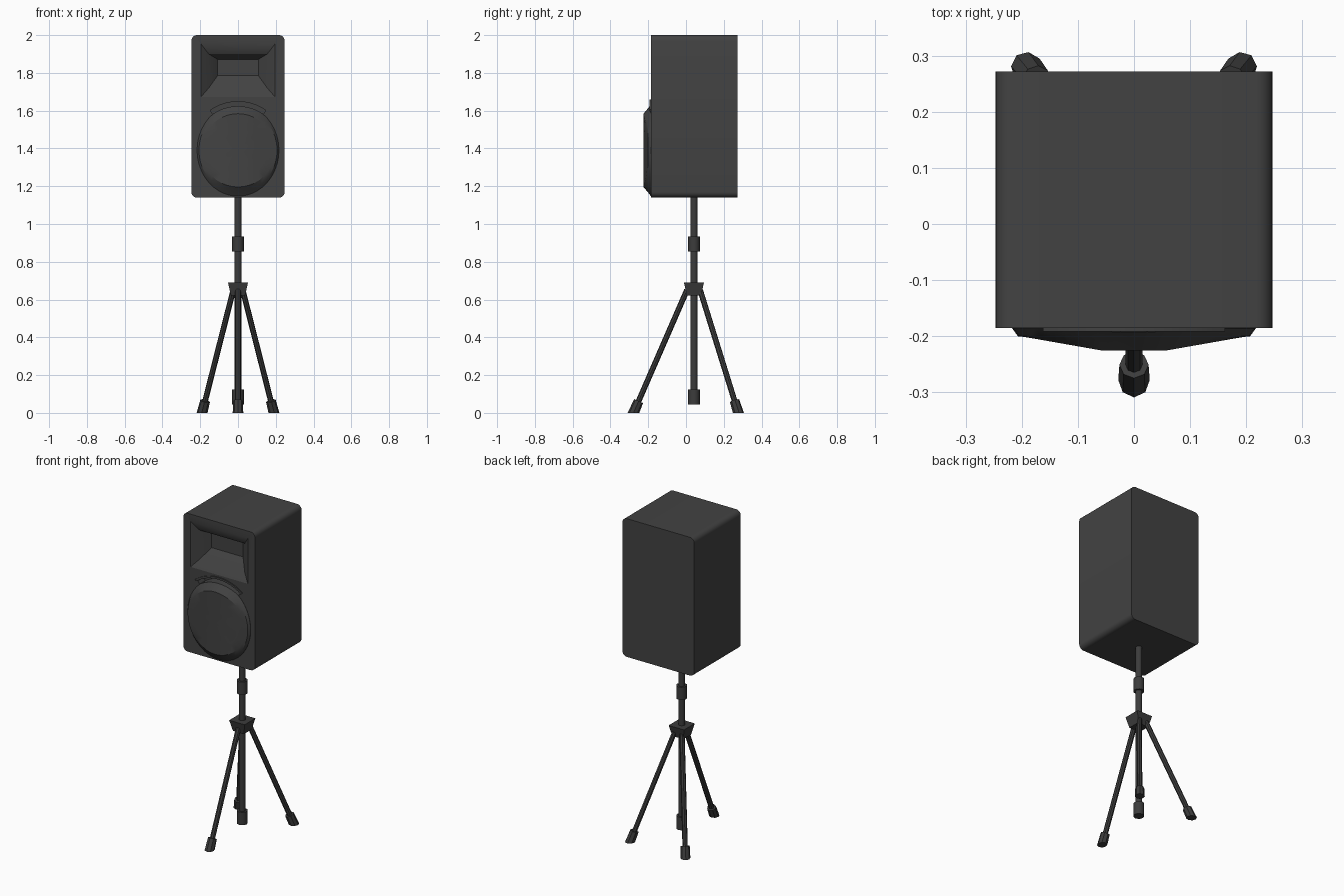
import bpy, bmesh
from math import sin, cos, pi, radians
from mathutils import Vector

if "Cube" in bpy.data.objects:
    bpy.data.objects.remove(bpy.data.objects["Cube"])


def material(name, rgb):
    m = bpy.data.materials.new(name)
    m.use_nodes = True
    m.diffuse_color = (*rgb, 1)
    bsdf = m.node_tree.nodes["Principled BSDF"]
    bsdf.inputs["Base Color"].default_value = (*rgb, 1)
    bsdf.inputs["Roughness"].default_value = 0.7
    return m


cabinet_grey = material("charcoal grey", (0.055, 0.055, 0.055))
stand_grey = material("dark stand grey", (0.045, 0.045, 0.045))


def finish(name, bm, mat, smooth=30):
    bmesh.ops.recalc_face_normals(bm, faces=bm.faces)
    mesh = bpy.data.meshes.new(name)
    bm.to_mesh(mesh)
    bm.free()
    mesh.materials.append(mat)
    ob = bpy.data.objects.new(name, mesh)
    bpy.context.collection.objects.link(ob)
    if smooth:
        shade(ob, smooth)
    return ob


def activate(ob):
    bpy.ops.object.select_all(action='DESELECT')
    ob.select_set(True)
    bpy.context.view_layer.objects.active = ob


def shade(ob, angle):
    activate(ob)
    bpy.ops.object.shade_smooth_by_angle(angle=radians(angle))


def loft(name, rings, mat, smooth=30, tip=None):
    """Skin closed rings of equal length, capping both ends (or fanning to a tip)."""
    bm = bmesh.new()
    loops = [[bm.verts.new(p) for p in ring] for ring in rings]
    n = len(loops[0])
    for a, b in zip(loops, loops[1:]):
        for i in range(n):
            j = (i + 1) % n
            bm.faces.new((a[i], a[j], b[j], b[i]))
    bm.faces.new(loops[0])
    if tip:
        t = bm.verts.new(tip)
        for i in range(n):
            bm.faces.new((loops[-1][i], loops[-1][(i + 1) % n], t))
    else:
        bm.faces.new(loops[-1])
    return finish(name, bm, mat, smooth)


def cut(target, cutter):
    cutter.hide_render = True
    mod = target.modifiers.new("cut", 'BOOLEAN')
    mod.operation = 'DIFFERENCE'
    mod.solver = 'EXACT'
    mod.object = cutter
    activate(target)
    bpy.ops.object.modifier_apply(modifier=mod.name)


def rod(name, a, b, r1, r2, sides=8, clip=False, smooth=0, spin=0):
    """Prism or frustum from a to b, optionally trimmed flat at the floor."""
    a, b = Vector(a), Vector(b)
    bm = bmesh.new()
    bmesh.ops.create_cone(bm, cap_ends=True, segments=sides, radius1=r1,
                          radius2=r2, depth=(b - a).length)
    quat = (b - a).to_track_quat('Z', 'Y')
    for v in bm.verts:
        x, y = v.co.x, v.co.y
        v.co.x, v.co.y = x * cos(spin) - y * sin(spin), x * sin(spin) + y * cos(spin)
        v.co = quat @ v.co + (a + b) / 2
    if clip:
        res = bmesh.ops.bisect_plane(bm, geom=bm.verts[:] + bm.edges[:] + bm.faces[:],
                                     plane_co=(0, 0, 0), plane_no=(0, 0, 1),
                                     clear_inner=True)
        edges = [e for e in res["geom_cut"] if isinstance(e, bmesh.types.BMEdge)]
        bmesh.ops.holes_fill(bm, edges=edges, sides=0)
    return finish(name, bm, stand_grey, smooth)


# Cabinet: rounded-rectangle outline extruded front to back
FRONT, BACK = -0.185, 0.272
HALF, LOW, HIGH, R = 0.247, 1.14, 2.0, 0.03
outline = []
for k, (sx, sz) in enumerate([(1, 1), (-1, 1), (-1, -1), (1, -1)]):
    cx, cz = sx * (HALF - R), (HIGH - R if sz > 0 else LOW + R)
    for s in range(6):
        a = (k + s / 5) * pi / 2
        outline.append((cx + R * cos(a), cz + R * sin(a)))
cabinet = loft("cabinet", [[(x, y, z) for x, z in outline] for y in (FRONT, BACK)],
               cabinet_grey)

# Horn recess: flared opening narrowing to a flat throat
horn_steps = [(-0.3, 0.197, 1.672, 1.955), (FRONT, 0.197, 1.672, 1.955),
              (-0.155, 0.155, 1.72, 1.9), (-0.105, 0.108, 1.785, 1.872)]
horn = loft("horn_cutter", [[(-w, y, lo), (w, y, lo), (w, y, hi), (-w, y, hi)]
                            for y, w, lo, hi in horn_steps], cabinet_grey, 0)

# Woofer surround and grille: an oval bulge whose face curves away sideways
WZ, SEG = 1.39, 40


def grille_y(x):
    return -0.225 + 0.176 * max(0, abs(x) - 0.06)


def oval(rx, rz, y=None):
    pts = []
    for i in range(SEG):
        a = 2 * pi * i / SEG
        x = rx * cos(a)
        pts.append((x, grille_y(x) if y is None else y, WZ + rz * sin(a)))
    return pts


woofer = loft("woofer_bulge",
              [oval(0.217, 0.243, -0.15), oval(0.217, 0.243, -0.186),
               oval(0.207, 0.224, -0.2)]
              + [oval(0.2 * f, 0.2 * f) for f in (0.97, 0.75, 0.5, 0.3)],
              cabinet_grey, 25, tip=(0, -0.225, WZ))


# Port: arched slot above the woofer with a thin raised lip
def arch(name, r_in, r_out, y0, y1, spread=35, steps=12):
    angles = [radians(90 - spread + 2 * spread * i / steps) for i in range(steps + 1)]
    pts = [(r_out * cos(a), r_out * sin(a)) for a in angles]
    pts += [(r_in * cos(a), r_in * sin(a)) for a in reversed(angles)]
    return loft(name, [[(x, y, WZ + z) for x, z in pts] for y in (y0, y1)], cabinet_grey)


port = arch("port_cutter", 0.234, 0.258, -0.3, -0.13)
cut(cabinet, horn)
cut(cabinet, port)
cut(woofer, port)
shade(cabinet, 30)
shade(woofer, 25)
for helper in (horn, port):
    bpy.data.objects.remove(helper)
arch("port_lip", 0.258, 0.27, -0.17, -0.192, 37)

# Stand: pole, height collar, square hub and pole end sleeve
PY = 0.042
rod("pole", (0, PY, 0.06), (0, PY, 1.15), 0.019, 0.019, 12, smooth=40)
rod("height_collar", (0, PY, 0.855), (0, PY, 0.935), 0.031, 0.031, 12, smooth=40)
rod("pole_end_sleeve", (0, PY, 0.045), (0, PY, 0.125), 0.031, 0.031, 12, smooth=40)
rod("hub", (0, PY, 0.622), (0, PY, 0.69), 0.053, 0.075, 4, spin=pi / 4)

# Three splayed legs with chunky feet trimmed to the floor
for side, tx, ty, fx, fy in [("front", 0, 0.005, 0, -0.278),
                             ("left", 0.025, 0.075, 0.19, 0.277),
                             ("right", -0.025, 0.075, -0.19, 0.277)]:
    top, foot = Vector((tx, ty, 0.65)), Vector((fx, fy, 0))
    axis = (top - foot).normalized()
    rod(side + "_leg", foot + axis * 0.03, top, 0.015, 0.015)
    rod(side + "_foot", foot - axis * 0.03, foot + axis * 0.068, 0.029, 0.026, clip=True)
